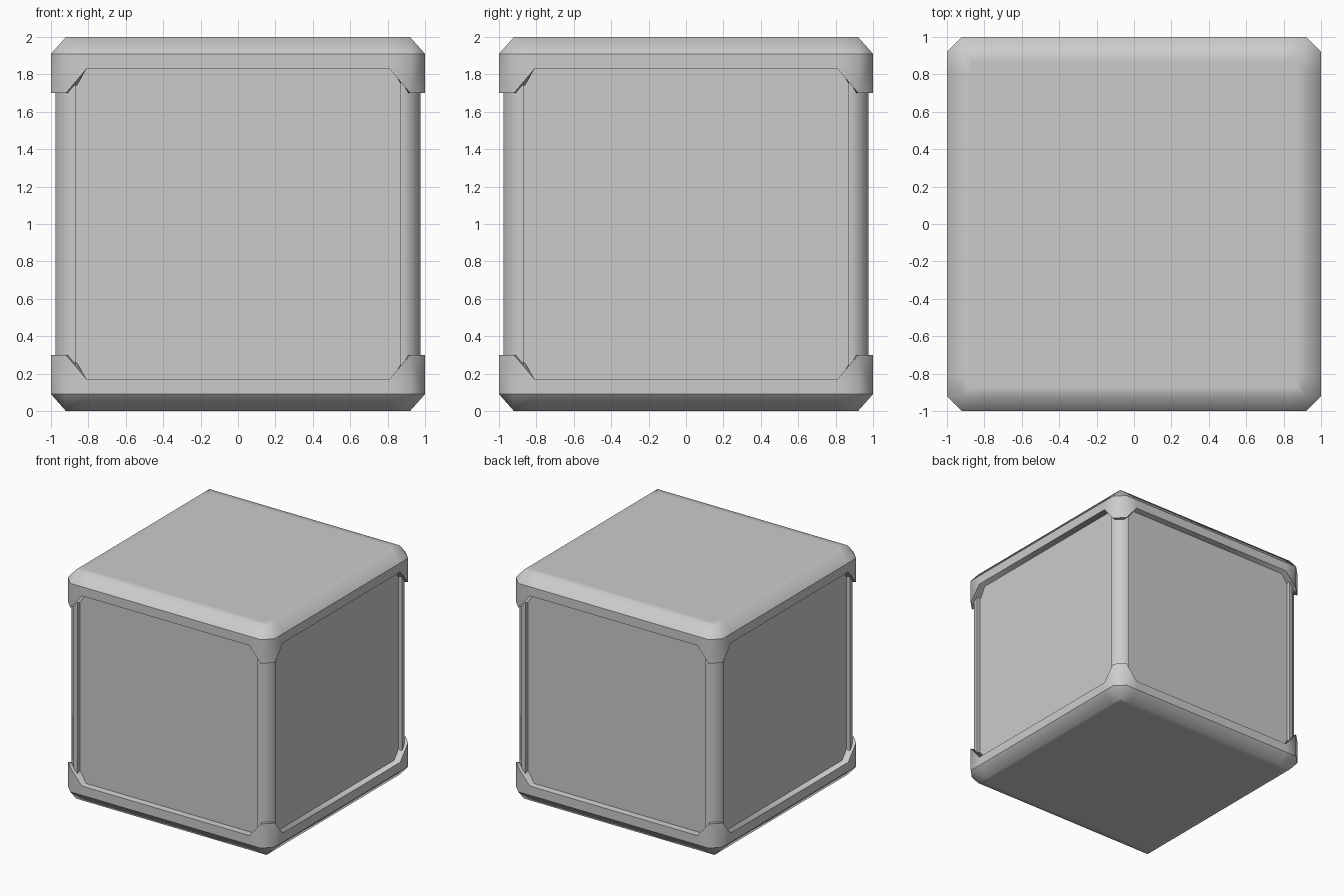
import bpy, bmesh, math

if "Cube" in bpy.data.objects:
    bpy.data.objects.remove(bpy.data.objects["Cube"])


def make_object(name, bm):
    bmesh.ops.recalc_face_normals(bm, faces=bm.faces)
    mesh = bpy.data.meshes.new(name)
    bm.to_mesh(mesh)
    bm.free()
    ob = bpy.data.objects.new(name, mesh)
    bpy.context.collection.objects.link(ob)
    return ob


def turned(points, k):
    """Rotate points by k quarter turns about z."""
    for _ in range(k):
        points = [(-y, x, z) for x, y, z in points]
    return points


def cap(name, flip):
    """Frame cap: notched skirt, chamfered rim and flat lid."""
    bm = bmesh.new()

    def ring(xc, xm, depth, zc, zm):
        side = [(-xc, -depth, zc), (-xm, -depth, zm), (xm, -depth, zm), (xc, -depth, zc)]
        pts = [p for k in range(4) for p in turned(side, k)]
        return [bm.verts.new((x, y, 2 - z if flip else z)) for x, y, z in pts]

    rings = [
        ring(.885, .81, .90, 1.70, 1.83),   # inner edge of the notch
        ring(.92, .81, 1.0, 1.70, 1.83),    # outer edge of the notch
        ring(.92, .81, 1.0, 1.91, 1.91),    # start of the chamfer
        ring(.92, .81, .92, 2.0, 2.0),      # end of the chamfer
        ring(.87, .81, .87, 2.0, 2.0),      # flat lid border
    ]
    for a, b in zip(rings, rings[1:]):
        for i in range(16):
            j = (i + 1) % 16
            bm.faces.new((a[i], a[j], b[j], b[i]))
    bm.faces.new(rings[-1])
    for f in bm.faces:
        f.smooth = True
    for r in rings[1:3]:
        for i in range(16):
            bm.edges.get((r[i], r[(i + 1) % 16])).smooth = False
    bmesh.ops.remove_doubles(bm, verts=bm.verts, dist=1e-4)
    return make_object(name, bm)


def post(name, k):
    """Upright corner post with a chamfered outer edge."""
    outline = [(.87, -.87), (.87, -.975), (.905, -.975), (.975, -.905), (.975, -.87)]
    bm = bmesh.new()
    low = [bm.verts.new(p) for p in turned([(x, y, .12) for x, y in outline], k)]
    face = bm.faces.new(low)
    top = bmesh.ops.extrude_face_region(bm, geom=[face])["geom"]
    bmesh.ops.translate(bm, vec=(0, 0, 1.76),
                        verts=[v for v in top if isinstance(v, bmesh.types.BMVert)])
    ob = make_object(name, bm)
    bpy.ops.object.select_all(action='DESELECT')
    ob.select_set(True)
    bpy.context.view_layer.objects.active = ob
    bpy.ops.object.shade_smooth_by_angle(angle=math.radians(50))


# Top and bottom frames
cap("top_frame", False)
cap("bottom_frame", True)

# Four corner posts
for n in range(4):
    post(f"corner_post_{n + 1}", n)

# Recessed side panels as one core
core = bmesh.new()
bmesh.ops.create_cube(core, size=1)
bmesh.ops.scale(core, vec=(1.88, 1.88, 1.78), verts=core.verts)
bmesh.ops.translate(core, vec=(0, 0, 1), verts=core.verts)
# Trim the core's upright edges so they stay inside the posts
uprights = [e for e in core.edges
            if abs(e.verts[0].co.z - e.verts[1].co.z) > 1]
bmesh.ops.bevel(core, geom=uprights, offset=.06, segments=1, affect='EDGES')
make_object("side_panels", core)
